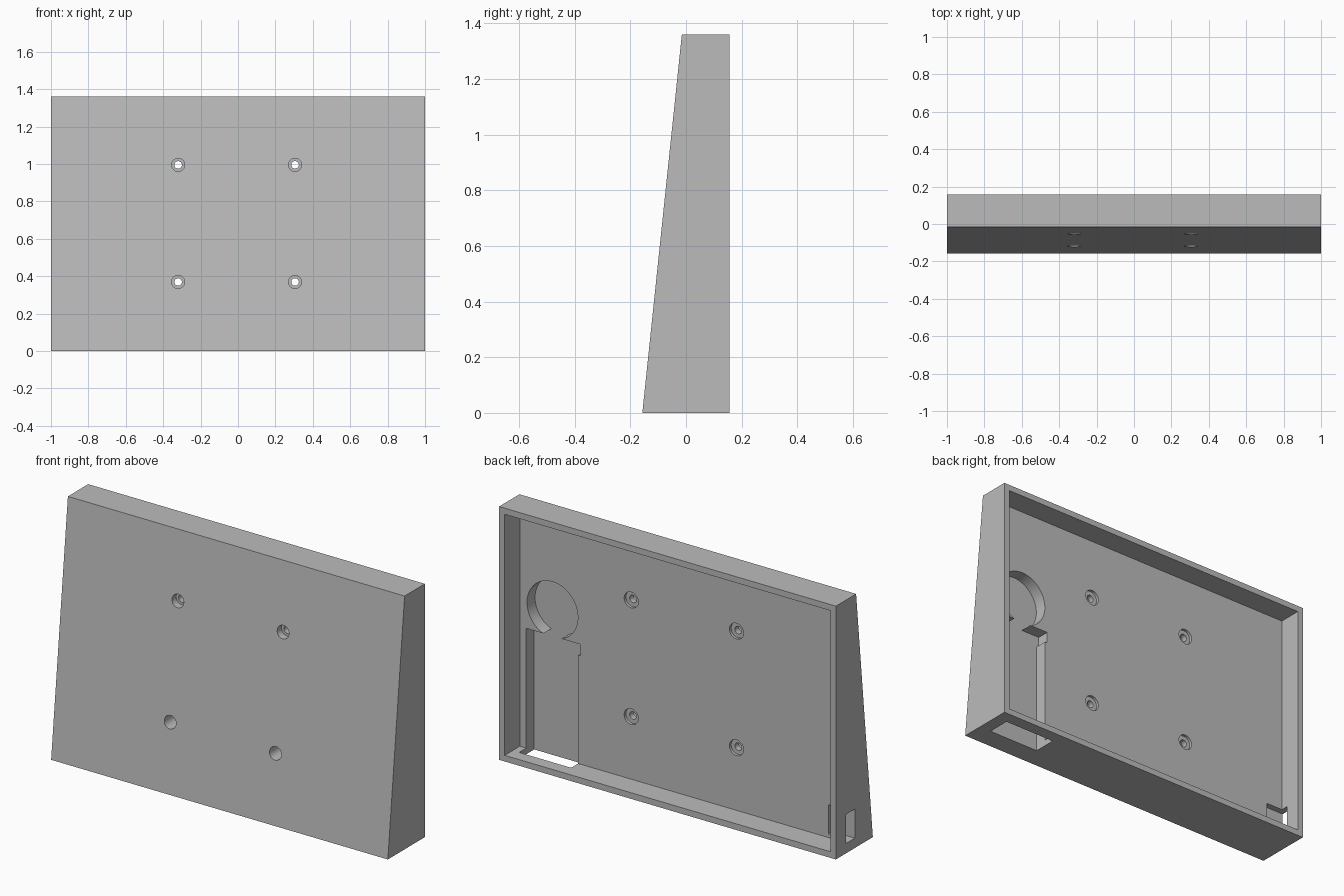
import bpy, bmesh, math
from mathutils import Matrix, Vector

cube = bpy.data.objects.get("Cube")
if cube:
    bpy.data.objects.remove(cube, do_unlink=True)

BACK = 0.157           # open side
WALL = 0.033           # rim thickness
PANEL = BACK - 0.128   # inner face of the panel
RECESS = -0.039        # floor of the cable recess
HEIGHT = 1.36

grey = bpy.data.materials.new("plain_grey")
grey.use_nodes = True
grey.diffuse_color = (0.5, 0.5, 0.5, 1)
grey.node_tree.nodes["Principled BSDF"].inputs["Base Color"].default_value = (0.5, 0.5, 0.5, 1)


def make_object(name, bm):
    bmesh.ops.recalc_face_normals(bm, faces=bm.faces)
    mesh = bpy.data.meshes.new(name)
    bm.to_mesh(mesh)
    bm.free()
    mesh.materials.append(grey)
    obj = bpy.data.objects.new(name, mesh)
    bpy.context.collection.objects.link(obj)
    return obj


def box(name, x, y, z):
    bm = bmesh.new()
    size = [b - a for a, b in (x, y, z)]
    mid = Vector([(a + b) / 2 for a, b in (x, y, z)])
    bmesh.ops.create_cube(bm, size=1, matrix=Matrix.Translation(mid) @ Matrix.Diagonal((*size, 1)))
    return make_object(name, bm)


def bore(name, x, z, radius, y0, y1, segments=48):
    bm = bmesh.new()
    place = Matrix.Translation((x, (y0 + y1) / 2, z)) @ Matrix.Rotation(math.pi / 2, 4, "X")
    bmesh.ops.create_cone(bm, cap_ends=True, segments=segments, radius1=radius,
                          radius2=radius, depth=y1 - y0, matrix=place)
    return make_object(name, bm)


# Wedge-shaped housing, extruded across the width
bm = bmesh.new()
profile = [(-BACK, 0), (BACK, 0), (BACK, HEIGHT), (-0.015, HEIGHT)]
face = bm.faces.new([bm.verts.new((-1, y, z)) for y, z in profile])
side = bmesh.ops.extrude_face_region(bm, geom=[face])
bmesh.ops.translate(bm, vec=(2, 0, 0), verts=[v for v in side["geom"] if isinstance(v, bmesh.types.BMVert)])
housing = make_object("wedge_housing", bm)

# Back pocket, cable recess with bottom outlet, and side cable port
cutters = [
    box("pocket_cutter", (WALL - 1, 1 - WALL), (PANEL, BACK + 0.1), (WALL, HEIGHT - WALL)),
    box("cable_slot_cutter", (0.62, 0.929), (RECESS, 0.089), (-0.1, 0.676)),
    box("slot_notch_cutter", (0.606, 0.7), (RECESS, 0.08), (0.615, 0.676)),
    bore("round_recess_cutter", 0.773, 0.817, 0.151, RECESS, 0.085, 96),
    box("side_port_cutter", (-1.1, -0.867), (-0.004, 0.072), (0.053, 0.209)),
]

# Four screw holes, each counterbored from both sides
for x in (-0.32, 0.305):
    for z in (0.369, 0.995):
        cutters += [
            bore("screw_hole_cutter", x, z, 0.02, -0.3, 0.1),
            bore("front_bore_cutter", x, z, 0.035, -0.3, -0.018),
            bore("back_bore_cutter", x, z, 0.042, PANEL - 0.015, 0.1),
        ]

bpy.ops.object.select_all(action="DESELECT")
bpy.context.view_layer.objects.active = housing
housing.select_set(True)
for cutter in cutters:
    cutter.hide_render = True
    mod = housing.modifiers.new("cut", "BOOLEAN")
    mod.operation = "DIFFERENCE"
    mod.solver = "EXACT"
    mod.object = cutter
    bpy.ops.object.modifier_apply(modifier=mod.name)
    bpy.data.objects.remove(cutter, do_unlink=True)

bpy.ops.object.shade_smooth_by_angle(angle=math.radians(25))
